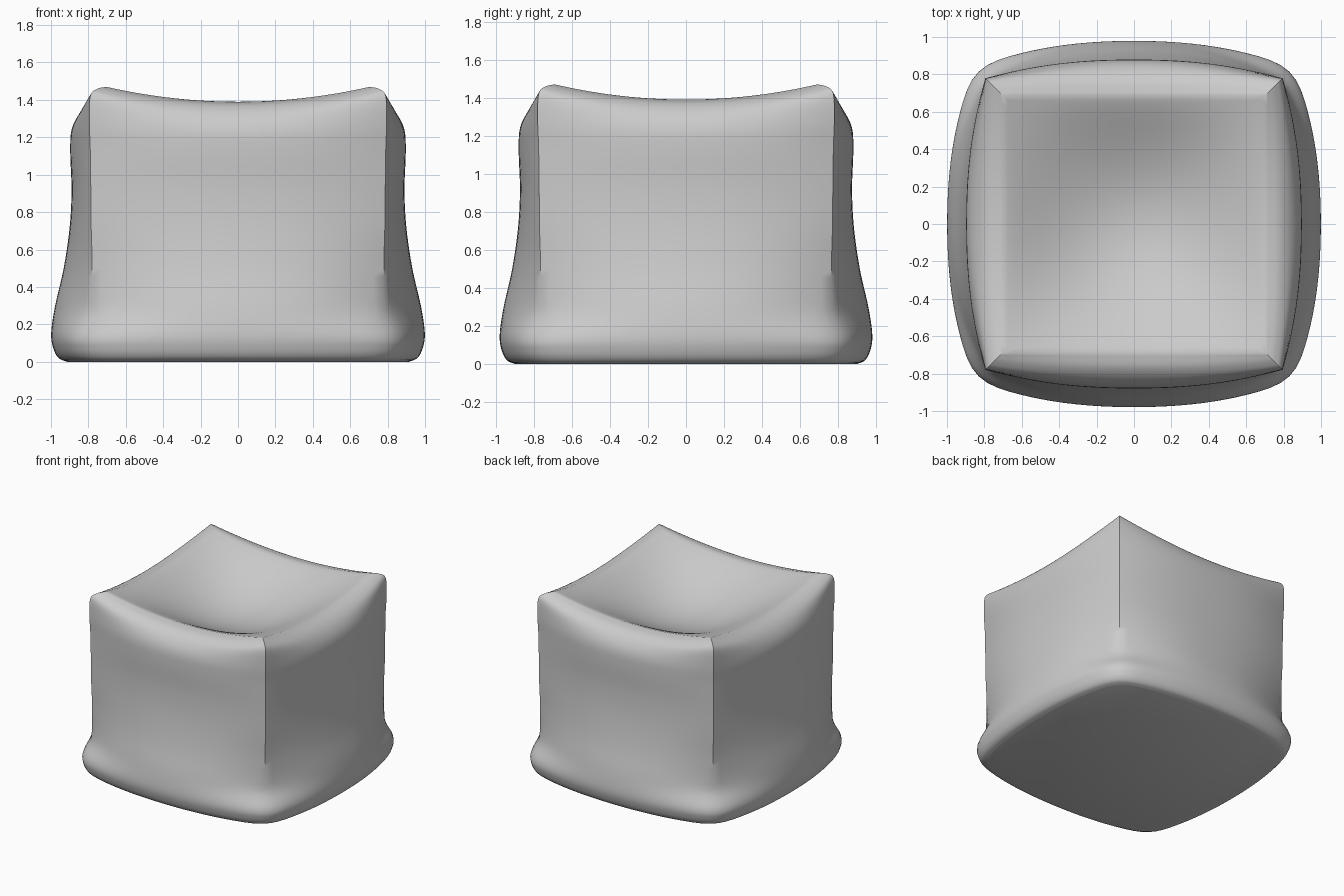
import bpy, bmesh, math
from mathutils import Vector

if "Cube" in bpy.data.objects:
    bpy.data.objects.remove(bpy.data.objects["Cube"])

N = 28          # columns per side
STEPS = 5       # rings between profile points
RIM = 0.705     # half width where the dished top begins
DEPTH = 0.23

# Vertical profiles (half width, height): middle of a side, and corner edge
MID = [(0.915, 0), (0.96, 0.02), (0.988, 0.07), (1.0, 0.15), (0.98, 0.29), (0.932, 0.5),
       (0.90, 0.72), (0.89, 0.92), (0.897, 1.12), (0.89, 1.24), (0.85, 1.32),
       (0.785, 1.372), (RIM, 1.39)]
CORNER = [(0.80, 0), (0.83, 0.02), (0.85, 0.07), (0.85, 0.14), (0.79, 0.28), (0.78, 0.5),
          (0.785, 0.72), (0.787, 0.92), (0.79, 1.14), (0.795, 1.28), (0.79, 1.42),
          (0.755, 1.458), (RIM, 1.47)]


def smooth_path(points):
    """Catmull-Rom samples through the points."""
    p = [Vector(q) for q in points]
    p = [2 * p[0] - p[1]] + p + [2 * p[-1] - p[-2]]
    out = []
    for i in range(1, len(p) - 2):
        a, b, c, d = p[i - 1:i + 3]
        for k in range(STEPS):
            t = k / STEPS
            out.append(0.5 * (2 * b + (c - a) * t + (2 * a - 5 * b + 4 * c - d) * t * t
                              + (3 * b - a - 3 * c + d) * t ** 3))
    return out + [p[-2]]


def ring(mid, corner):
    """One bulging square loop, four sides rotated about z; corners soften near the base."""
    pts = []
    for side in range(4):
        ca, sa = (1, 0, -1, 0)[side], (0, 1, 0, -1)[side]
        for j in range(N):
            s = -1 + 2 * j / N
            out = corner.x + (mid.x - corner.x) * (1 - abs(s) ** 2.3)
            z = mid.y + (corner.y - mid.y) * s * s
            x, y = corner.x * s, -out
            pts.append(Vector((x * ca - y * sa, x * sa + y * ca, z)))
    soft = 0.5 * min(max((0.34 - mid.y) / 0.2, 0), 1)
    for _ in range(5):
        pts = [p.lerp((pts[i - 1] + pts[(i + 1) % len(pts)]) / 2, soft)
               for i, p in enumerate(pts)]
    return pts


def dish_height(x, y):
    u, v = min(abs(x) / RIM, 1), min(abs(y) / RIM, 1)
    return 1.39 + 0.08 * u * u * v * v - DEPTH * ((1 - u * u) * (1 - v * v)) ** 1.3


# Side walls
rings = [ring(m, c) for m, c in zip(smooth_path(MID), smooth_path(CORNER))]
# Dished top
rim = rings[-1]
for i in range(1, 24):
    t = 1 - i / 24
    rings.append([Vector((p.x * t, p.y * t, dish_height(p.x * t, p.y * t))) for p in rim])

bm = bmesh.new()
loops = [[bm.verts.new((p.x, p.y * 0.98, p.z)) for p in r] for r in rings]
count = 4 * N
for a, b in zip(loops, loops[1:]):
    for j in range(count):
        k = (j + 1) % count
        bm.faces.new((a[j], a[k], b[k], b[j]))
# Dish centre and flat underside
centre = bm.verts.new((0, 0, dish_height(0, 0)))
for j in range(count):
    bm.faces.new((loops[-1][j], loops[-1][(j + 1) % count], centre))
bm.faces.new(loops[0][::-1])
bmesh.ops.recalc_face_normals(bm, faces=bm.faces)

mesh = bpy.data.meshes.new("soft_pouf")
bm.to_mesh(mesh)
bm.free()
pouf = bpy.data.objects.new("soft_pouf", mesh)
bpy.context.collection.objects.link(pouf)
bpy.context.view_layer.objects.active = pouf
pouf.select_set(True)
bpy.ops.object.shade_smooth_by_angle(angle=math.radians(42))
